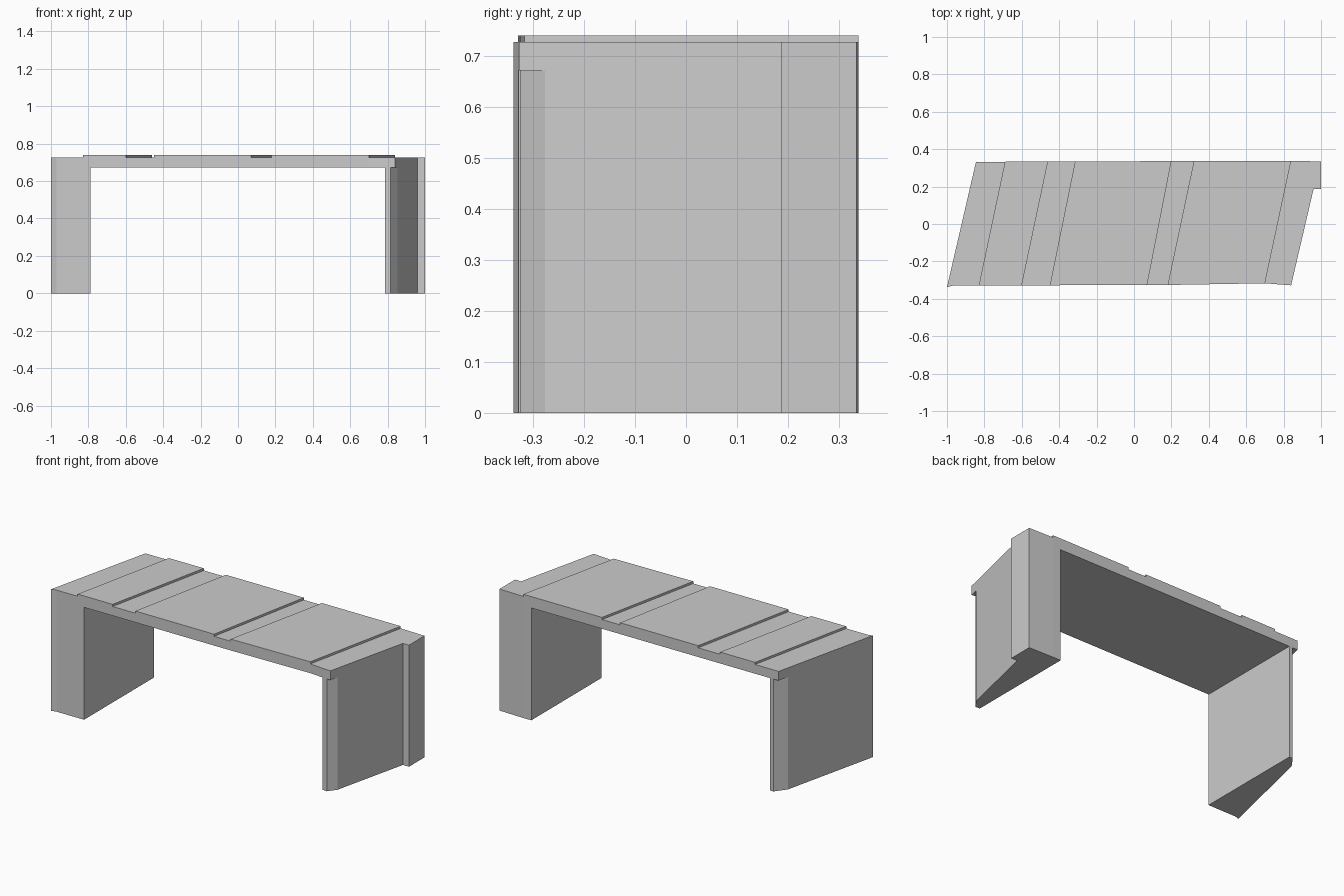
import bpy, bmesh

if "Cube" in bpy.data.objects:
    bpy.data.objects.remove(bpy.data.objects["Cube"])

DECK_BOTTOM, DECK_TOP, SLAB_TOP = 0.672, 0.727, 0.74


def prisms(name, outlines, z0, z1):
    """One object made of vertical prisms, one per plan outline."""
    bm = bmesh.new()
    for outline in outlines:
        face = bm.faces.new([bm.verts.new((x, y, z0)) for x, y in outline])
        top = bmesh.ops.extrude_face_region(bm, geom=[face])["geom"]
        for v in top:
            if isinstance(v, bmesh.types.BMVert):
                v.co.z = z1
    bmesh.ops.recalc_face_normals(bm, faces=bm.faces[:])
    mesh = bpy.data.meshes.new(name)
    bm.to_mesh(mesh)
    bm.free()
    obj = bpy.data.objects.new(name, mesh)
    bpy.context.collection.objects.link(obj)
    return obj


# Skewed plan outline, slightly uneven along both long edges
front = [(-1, -0.338), (-0.97, -0.33), (-0.6, -0.328), (0.18, -0.326),
         (0.7, -0.317), (0.84, -0.328)]
back = [(1, 0.334), (0.84, 0.338), (0.2, 0.336), (-0.46, 0.334), (-0.845, 0.332)]
wing = [(0.96, 0.187), (1, 0.187)]
body = prisms("bridge_body", [front + wing + back], 0, DECK_TOP)

# Cutters: passage under the deck and the two recesses under the overhanging corners
passage = [(-0.788, -0.5), (0.787, -0.5), (0.787, 0.5), (-0.788, 0.5)]
recess = [(0.80, -0.3475), (0.95, -0.3475), (0.95, -0.252), (0.87, -0.252)]
far_recess = [(-x, -y) for x, y in recess]
cutter = prisms("opening_cutter", [passage, recess, far_recess], -0.1, DECK_BOTTOM)
cutter.hide_render = True
cutter.hide_viewport = True
cutter.display_type = 'WIRE'

cut = body.modifiers.new("openings", 'BOOLEAN')
cut.operation = 'DIFFERENCE'
cut.solver = 'EXACT'
cut.object = cutter


def edge_y(points, x):
    """Edge position at x along a long side of the plan."""
    pts = sorted(points)
    for (xa, ya), (xb, yb) in zip(pts, pts[1:]):
        if xa <= x <= xb:
            return ya + (yb - ya) * (x - xa) / (xb - xa)
    return pts[-1][1]


# Raised skewed roadway slabs: front start/end, back start/end
slabs = {
    "left_slab": (-0.83, -0.60, -0.69, -0.46),
    "middle_slab": (-0.45, 0.07, -0.315, 0.20),
    "right_slab": (0.18, 0.70, 0.32, 0.84),
}
for name, (fa, fb, ba, bb) in slabs.items():
    outline = [(x, edge_y(front, x)) for x in (fa, fb)]
    outline += [(x, edge_y(back, x)) for x in (bb, ba)]
    prisms(name, [outline], DECK_TOP, SLAB_TOP)
